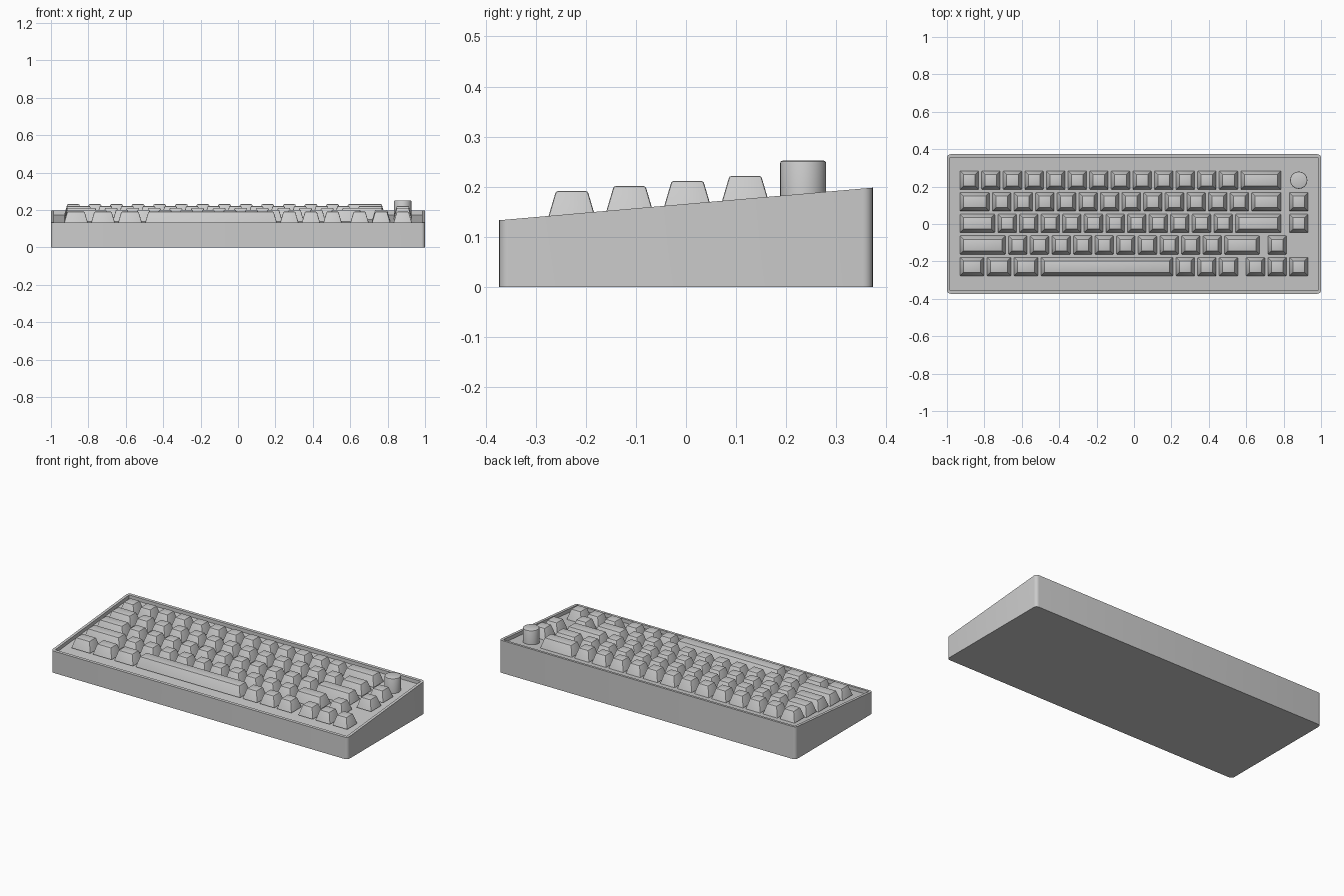
import bpy, bmesh
from mathutils import Vector

if "Cube" in bpy.data.objects:
    bpy.data.objects.remove(bpy.data.objects["Cube"])

U = 0.1155                      # key pitch
HX, HY = 1.0, 0.373             # case half sizes
Z_FRONT, Z_BACK = 0.133, 0.198
RIM, DEPTH = 0.024, 0.022


def finish(bm, name, loc=(0, 0, 0), angle=0.6):
    bmesh.ops.recalc_face_normals(bm, faces=bm.faces[:])
    me = bpy.data.meshes.new(name)
    bm.to_mesh(me)
    bm.free()
    ob = bpy.data.objects.new(name, me)
    ob.location = loc
    bpy.context.collection.objects.link(ob)
    bpy.context.view_layer.objects.active = ob
    ob.select_set(True)
    bpy.ops.object.shade_smooth_by_angle(angle=angle)
    ob.select_set(False)
    return ob


def surface_z(y):
    return Z_FRONT + (Z_BACK - Z_FRONT) * (y + HY) / (2 * HY)


# Wedge case with a recessed tray and rounded vertical corners
bm = bmesh.new()
bmesh.ops.create_cube(bm, size=2)
for v in bm.verts:
    y = v.co.y * HY
    v.co = Vector((v.co.x * HX, y, surface_z(y) if v.co.z > 0 else 0))
corners = [e for e in bm.edges if abs(e.verts[0].co.z - e.verts[1].co.z) > 0.1]
bm.normal_update()
top = max(bm.faces, key=lambda f: f.normal.z)
bmesh.ops.inset_region(bm, faces=[top], thickness=RIM)
floor = bmesh.ops.extrude_face_region(bm, geom=[top])
bmesh.ops.translate(bm, vec=(0, 0, -DEPTH),
                    verts=[g for g in floor["geom"] if isinstance(g, bmesh.types.BMVert)])
if top.is_valid:
    bmesh.ops.delete(bm, geom=[top], context='FACES_ONLY')
bmesh.ops.bevel(bm, geom=corners, offset=0.02, segments=5, profile=0.5, affect='EDGES')
finish(bm, "case")


# Tapered keycap, w key units wide
def keycap(name, x, y, w):
    bm = bmesh.new()
    bmesh.ops.create_cube(bm, size=2)
    h = 0.061
    for v in bm.verts:
        gap = 0.026 if v.co.z > 0 else 0.0080
        v.co = Vector((v.co.x * (w * U / 2 - gap), v.co.y * (U / 2 - gap),
                       h if v.co.z > 0 else 0))
    edges = [e for e in bm.edges if max(v.co.z for v in e.verts) > 0]
    bmesh.ops.bevel(bm, geom=edges, offset=0.004, segments=2, profile=0.5, affect='EDGES')
    finish(bm, name, (x, y, surface_z(y) + 0.0455 - h))


# Key rows from back to front: widths in units, negative values are gaps
ROWS = [
    [1] * 13 + [2],
    [1.5] + [1] * 12 + [1.5, -0.25, 1],
    [1.75] + [1] * 11 + [2.25, -0.25, 1],
    [2.25] + [1] * 10 + [1.75, -0.25, 1],
    [1.25] * 3 + [6.25, 1, 1, 1, -0.25, 1, 1, 1],
]
X0 = -16.25 * U / 2
for r, row in enumerate(ROWS):
    y = 0.003 + (2 - r) * U
    x = X0
    for i, w in enumerate(row):
        if w > 0:
            keycap(f"key_{r + 1}_{i + 1}", x + w * U / 2, y, w)
        x += abs(w) * U

# Rotary knob at the back right
ky = 0.003 + 2 * U
kz0 = surface_z(ky) - DEPTH - 0.004
kh = 0.252 - kz0
bm = bmesh.new()
bmesh.ops.create_cone(bm, cap_ends=True, segments=32, radius1=0.046, radius2=0.046, depth=kh)
rim = [e for e in bm.edges if all(v.co.z > 0 for v in e.verts)]
bmesh.ops.bevel(bm, geom=rim, offset=0.005, segments=2, profile=0.5, affect='EDGES')
finish(bm, "knob", (-X0 - U / 2, ky, kz0 + kh / 2))
